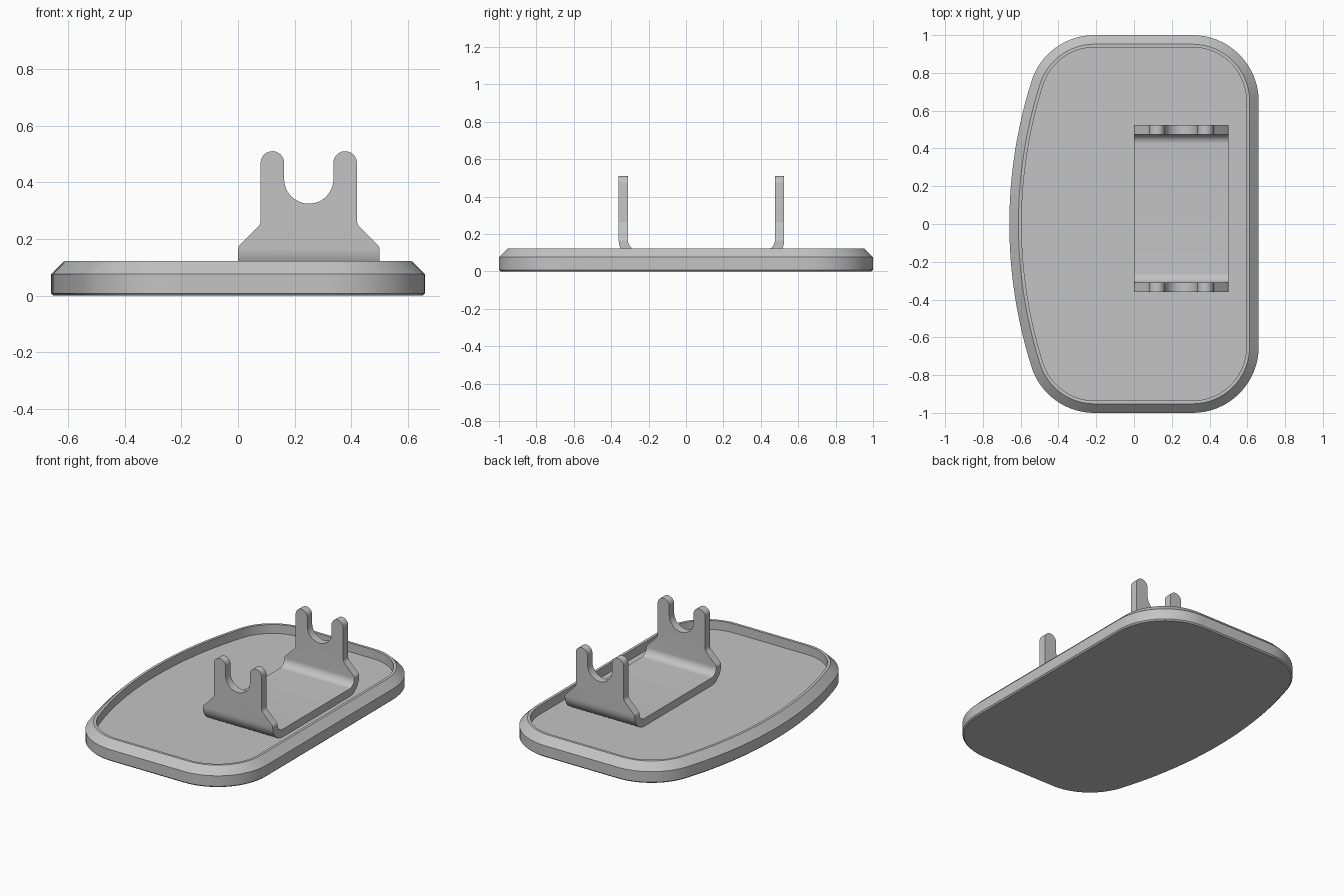
import bpy, bmesh
from math import atan2, cos, sin, pi, radians, sqrt
from mathutils import Vector

cube = bpy.data.objects.get("Cube")
if cube:
    bpy.data.objects.remove(cube, do_unlink=True)

grey = bpy.data.materials.new("plain grey")
grey.use_nodes = True
grey.diffuse_color = (0.55, 0.55, 0.55, 1)
grey.node_tree.nodes["Principled BSDF"].inputs["Base Color"].default_value = grey.diffuse_color


def loft(name, rings):
    """Solid skinned through matching closed rings, capped at both ends."""
    bm = bmesh.new()
    loops = [[bm.verts.new(p) for p in ring] for ring in rings]
    n = len(loops[0])
    for a, b in zip(loops, loops[1:]):
        for i in range(n):
            j = (i + 1) % n
            bm.faces.new((a[i], a[j], b[j], b[i]))
    bm.faces.new(loops[0][::-1])
    bm.faces.new(loops[-1])
    bmesh.ops.recalc_face_normals(bm, faces=bm.faces)
    mesh = bpy.data.meshes.new(name)
    bm.to_mesh(mesh)
    bm.free()
    obj = bpy.data.objects.new(name, mesh)
    bpy.context.collection.objects.link(obj)
    mesh.materials.append(grey)
    return obj


def smooth(obj):
    bpy.ops.object.select_all(action="DESELECT")
    obj.select_set(True)
    bpy.context.view_layer.objects.active = obj
    bpy.ops.object.shade_smooth_by_angle(angle=radians(25))


def arc(cx, cy, r, start, end, steps):
    return [(cx + r * cos(start + (end - start) * i / steps),
             cy + r * sin(start + (end - start) * i / steps)) for i in range(steps + 1)]


def rounded(corners, steps=12):
    """Polygon from (x, y, radius) corners, with a fillet where radius > 0."""
    out = []
    for i, (x, y, r) in enumerate(corners):
        p = Vector((x, y))
        if r == 0:
            out.append(p)
            continue
        a = (Vector(corners[i - 1][:2]) - p).normalized()
        b = (Vector(corners[(i + 1) % len(corners)][:2]) - p).normalized()
        half = a.angle(b) / 2
        centre = p + (a + b).normalized() * r / sin(half)
        t = r * cos(half) / sin(half)
        u, v = p + a * t - centre, p + b * t - centre
        start = atan2(u.y, u.x)
        sweep = (atan2(v.y, v.x) - start + pi) % (2 * pi) - pi
        out += [Vector(q) for q in arc(*centre, r, start, start + sweep, steps)]
    return out


# Tray outline: straight right side, bowed left side, four tangent round corners
HALF_X, CORNER, BOW = 0.66, 0.35, 2.5


def tray_outline(inset):
    r, bow_x, cy = CORNER - inset, BOW - HALF_X, 1 - CORNER
    left_x = bow_x - sqrt((BOW - CORNER) ** 2 - cy ** 2)
    right_x = HALF_X - CORNER
    tilt = atan2(cy, left_x - bow_x)
    pts = arc(right_x, cy, r, 0, pi / 2, 16)
    pts += arc(left_x, cy, r, pi / 2, tilt, 16)
    pts += arc(bow_x, 0, BOW - inset, tilt, 2 * pi - tilt, 24)[1:-1]
    pts += arc(left_x, -cy, r, 2 * pi - tilt, 1.5 * pi, 16)
    pts += arc(right_x, -cy, r, 1.5 * pi, 2 * pi, 16)
    return pts


# Tray: bevelled foot, wall, chamfer, narrow lip and sunken floor
FLOOR = 0.065
steps = [(0.008, 0), (0, 0.008), (0, 0.076), (0.048, 0.123), (0.065, 0.123), (0.065, FLOOR)]
tray = loft("tray", [[(x, y, z) for x, y in tray_outline(d)] for d, z in steps])
smooth(tray)

# Cradle: bent sheet channel trimmed to a forked side profile
front, back, sheet, bend = -0.36, 0.525, 0.05, 0.1
section = rounded([
    (front, FLOOR, bend), (back, FLOOR, bend), (back, 0.6, 0), (back - sheet, 0.6, 0),
    (back - sheet, FLOOR + sheet, bend - sheet), (front + sheet, FLOOR + sheet, bend - sheet),
    (front + sheet, 0.6, 0), (front, 0.6, 0)])
cradle = loft("cradle", [[(x, y, z) for y, z in section] for x in (-0.1, 0.6)])

half = [(0, 0, 0), (0, 0.172, 0.025), (0.08, 0.252, 0.035), (0.08, 0.51, 0.0414),
        (0.163, 0.51, 0.0414), (0.163, 0.325, 0.0865)]
fork = rounded(half + [(0.5 - x, z, r) for x, z, r in reversed(half)])
trim = loft("fork_trim", [[(x, y, z) for x, z in fork] for y in (-0.5, 0.7)])
trim.hide_render = True

cut = cradle.modifiers.new("trim", "BOOLEAN")
cut.operation = "INTERSECT"
cut.solver = "EXACT"
cut.object = trim
bpy.context.view_layer.objects.active = cradle
bpy.ops.object.modifier_apply(modifier=cut.name)
bpy.data.objects.remove(trim, do_unlink=True)
smooth(cradle)
